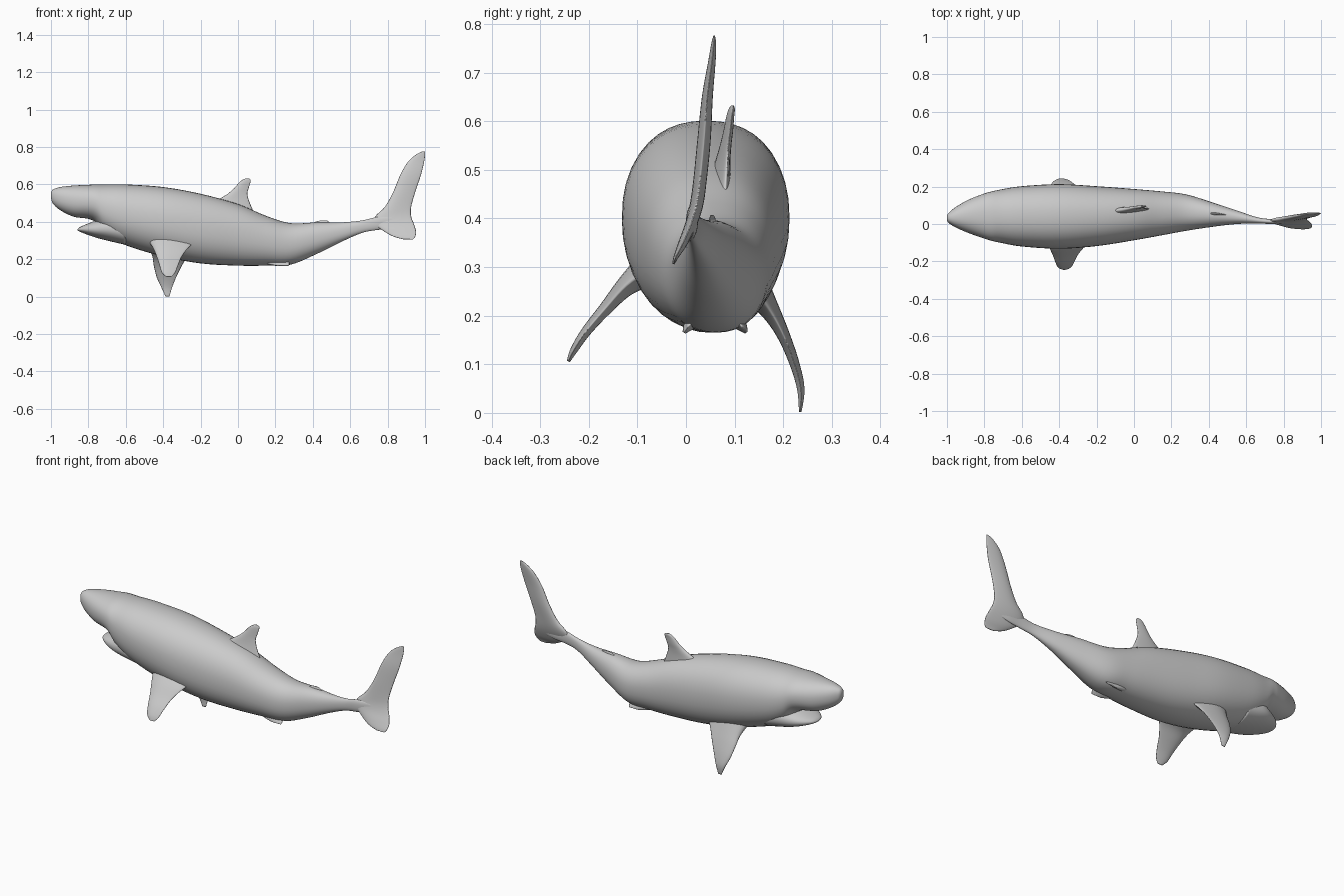
import bpy, bmesh, math


def spline(rows, steps):
    """Catmull-Rom interpolation of rows of numbers."""
    out = []
    for i in range(len(rows) - 1):
        p1, p2 = rows[i], rows[i + 1]
        p0, p3 = rows[max(i - 1, 0)], rows[min(i + 2, len(rows) - 1)]
        for s in range(steps):
            t = s / steps
            out.append([b + 0.5 * t * (c - a + t * (2*a - 5*b + 4*c - d + t * (3*(b - c) + d - a)))
                        for a, b, c, d in zip(p0, p1, p2, p3)])
    return out + [list(rows[-1])]


def loft(name, rings):
    """Skin a list of equally sized rings and cap both ends."""
    bm = bmesh.new()
    vs = [[bm.verts.new(p) for p in r] for r in rings]
    n = len(vs[0])
    for a, b in zip(vs, vs[1:]):
        for i in range(n):
            j = (i + 1) % n
            bm.faces.new((a[i], a[j], b[j], b[i]))
    bm.faces.new(vs[0])
    bm.faces.new(vs[-1])
    bmesh.ops.recalc_face_normals(bm, faces=bm.faces)
    for f in bm.faces:
        f.smooth = True
    me = bpy.data.meshes.new(name)
    bm.to_mesh(me)
    bm.free()
    ob = bpy.data.objects.new(name, me)
    bpy.context.collection.objects.link(ob)
    return ob


def trunk(name, rows, power=0.9, n=40):
    """Rows: x, y left, y right, z bottom, z top."""
    rings = []
    for x, y0, y1, z0, z1 in spline(rows, 5):
        ring = []
        for i in range(n):
            a = 2 * math.pi * i / n
            c, s = math.cos(a), math.sin(a)
            ring.append((x, (y0 + y1) / 2 + (y1 - y0) / 2 * math.copysign(abs(c) ** power, c),
                         (z0 + z1) / 2 + (z1 - z0) / 2 * math.copysign(abs(s) ** power, s)))
        rings.append(ring)
    return loft(name, rings)


def fin(name, rows, skew=0.0, n=24):
    """Rows: x lead, x trail, y, z, half thickness; listed from root to tip."""
    st = spline(rows, 5)
    rings = []
    for k, (x0, x1, y, z, t) in enumerate(st):
        p, q = st[max(k - 1, 0)], st[min(k + 1, len(st) - 1)]
        dy, dz = q[2] - p[2], q[3] - p[3]
        m = math.hypot(dy, dz) or 1
        ring = []
        for i in range(n):
            a = 2 * math.pi * i / n
            dx = -(x1 - x0) / 2 * math.cos(a)
            o = t * math.sin(a) * (0.8 + 0.35 * math.cos(a))
            ring.append(((x0 + x1) / 2 + dx, y + skew * dx - o * dz / m, z + o * dy / m))
        rings.append(ring)
    return loft(name, rings)


# Body from snout to tail root
trunk("body", [
    (-1.0, 0.02, 0.045, 0.53, 0.555), (-0.99, 0.005, 0.06, 0.498, 0.572),
    (-0.95, -0.02, 0.093, 0.462, 0.586), (-0.88, -0.05, 0.132, 0.428, 0.594),
    (-0.80, -0.078, 0.163, 0.416, 0.598), (-0.76, -0.09, 0.174, 0.395, 0.60),
    (-0.71, -0.101, 0.185, 0.335, 0.60), (-0.6, -0.12, 0.202, 0.275, 0.60),
    (-0.4, -0.132, 0.213, 0.215, 0.586), (-0.2, -0.118, 0.202, 0.178, 0.55),
    (0.0, -0.087, 0.187, 0.166, 0.495), (0.15, -0.06, 0.174, 0.166, 0.432),
    (0.28, -0.036, 0.158, 0.171, 0.393), (0.42, -0.015, 0.115, 0.228, 0.397),
    (0.55, 0.0, 0.072, 0.292, 0.397), (0.66, 0.003, 0.036, 0.34, 0.407),
    (0.74, 0.0, 0.026, 0.356, 0.425), (0.82, 0.004, 0.024, 0.365, 0.43),
    (0.88, 0.01, 0.018, 0.38, 0.42)])

# Lower jaw, leaving an open mouth wedge under the snout
trunk("lower_jaw", [
    (-0.857, 0.025, 0.055, 0.354, 0.362), (-0.845, -0.005, 0.085, 0.347, 0.372),
    (-0.81, -0.038, 0.122, 0.333, 0.388), (-0.76, -0.066, 0.15, 0.316, 0.408),
    (-0.70, -0.085, 0.168, 0.300, 0.43), (-0.60, -0.085, 0.168, 0.277, 0.43)])

# Dorsal fin, leaning sideways
fin("dorsal_fin", [
    (-0.17, 0.085, 0.07, 0.45, 0.03), (-0.115, 0.06, 0.077, 0.51, 0.018),
    (-0.055, 0.05, 0.083, 0.55, 0.013), (-0.02, 0.057, 0.088, 0.58, 0.011),
    (0.006, 0.066, 0.092, 0.61, 0.009), (0.025, 0.066, 0.095, 0.625, 0.007),
    (0.04, 0.058, 0.096, 0.632, 0.003)], skew=0.08)

# Small second dorsal fin
fin("second_dorsal_fin", [
    (0.38, 0.52, 0.052, 0.37, 0.014), (0.41, 0.49, 0.053, 0.398, 0.007),
    (0.44, 0.475, 0.053, 0.407, 0.003)], skew=-0.1)

# Tail fin, twisting sideways from lower to upper lobe
fin("tail_fin", [
    (0.885, 0.935, -0.026, 0.306, 0.003), (0.83, 0.948, -0.02, 0.322, 0.006),
    (0.78, 0.952, -0.006, 0.35, 0.011), (0.73, 0.94, 0.011, 0.39, 0.014),
    (0.735, 0.926, 0.022, 0.43, 0.016), (0.785, 0.926, 0.029, 0.48, 0.016),
    (0.83, 0.948, 0.037, 0.56, 0.016), (0.867, 0.978, 0.044, 0.65, 0.013),
    (0.908, 0.995, 0.053, 0.72, 0.009), (0.95, 1.0, 0.057, 0.758, 0.006),
    (0.985, 1.0, 0.058, 0.776, 0.002)])

# Pectoral fins, one on each side and swept differently
fin("left_pectoral_fin", [
    (-0.48, -0.22, -0.07, 0.30, 0.045), (-0.455, -0.265, -0.122, 0.262, 0.025),
    (-0.435, -0.30, -0.165, 0.215, 0.016), (-0.42, -0.32, -0.205, 0.168, 0.012),
    (-0.408, -0.335, -0.23, 0.13, 0.009), (-0.385, -0.355, -0.242, 0.106, 0.004)])
fin("right_pectoral_fin", [
    (-0.48, -0.22, 0.13, 0.27, 0.045), (-0.458, -0.27, 0.17, 0.215, 0.025),
    (-0.45, -0.30, 0.198, 0.165, 0.016), (-0.435, -0.33, 0.222, 0.105, 0.012),
    (-0.41, -0.352, 0.236, 0.05, 0.009), (-0.388, -0.366, 0.235, 0.002, 0.003)])

# Small pelvic fins under the belly
for side, label in ((-1, "left"), (1, "right")):
    fin(label + "_pelvic_fin", [
        (0.10, 0.27, 0.06 + side * 0.035, 0.20, 0.025),
        (0.15, 0.275, 0.06 + side * 0.055, 0.178, 0.013),
        (0.21, 0.27, 0.06 + side * 0.064, 0.165, 0.004)])
